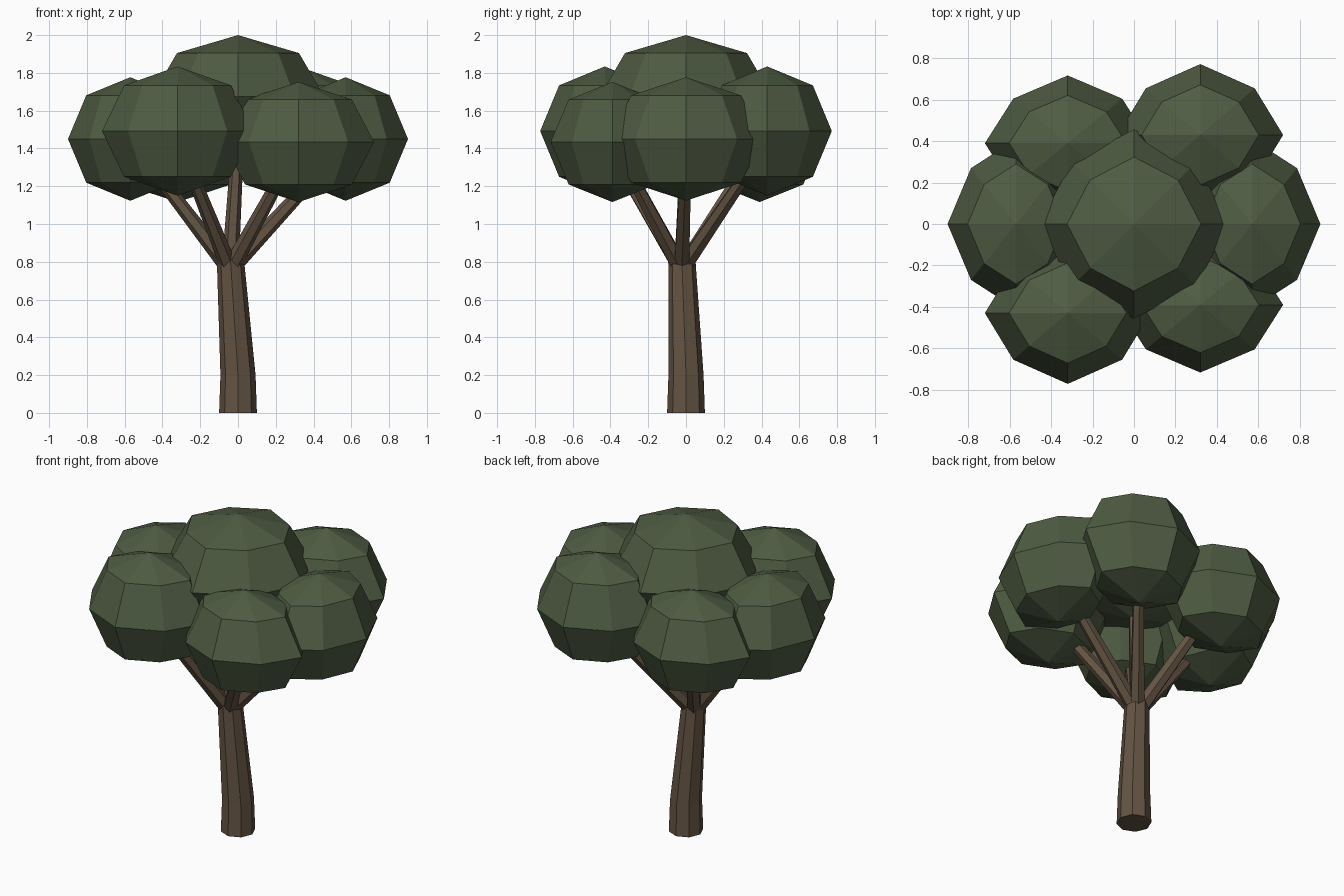
import bpy
import bmesh
from math import cos, sin, pi
from mathutils import Vector

old = bpy.data.objects.get("Cube")
if old:
    bpy.data.objects.remove(old, do_unlink=True)


def make_material(name, rgb):
    mat = bpy.data.materials.new(name)
    mat.use_nodes = True
    color = (*rgb, 1)
    mat.diffuse_color = color
    bsdf = mat.node_tree.nodes["Principled BSDF"]
    bsdf.inputs["Base Color"].default_value = color
    bsdf.inputs["Roughness"].default_value = 0.9
    return mat


leaf_green = make_material("leaf green", (0.078, 0.107, 0.056))
bark_brown = make_material("bark brown", (0.125, 0.088, 0.056))


def finish(bm, name, mat):
    bmesh.ops.recalc_face_normals(bm, faces=bm.faces)
    mesh = bpy.data.meshes.new(name)
    bm.to_mesh(mesh)
    bm.free()
    mesh.materials.append(mat)
    obj = bpy.data.objects.new(name, mesh)
    bpy.context.collection.objects.link(obj)


def limb(name, sections, sides, tilt=False):
    """Loft a tapered limb through (centre, radius) sections."""
    bm = bmesh.new()
    axis = Vector((0, 0, 1))
    if tilt:
        axis = (sections[-1][0] - sections[0][0]).normalized()
    turn = Vector((0, 0, 1)).rotation_difference(axis)
    rings = []
    for centre, radius in sections:
        ring = []
        for i in range(sides):
            a = 2 * pi * i / sides
            ring.append(bm.verts.new(centre + turn @ Vector((cos(a), sin(a), 0)) * radius))
        rings.append(ring)
    for low, high in zip(rings, rings[1:]):
        for i in range(sides):
            j = (i + 1) % sides
            bm.faces.new((low[i], low[j], high[j], high[i]))
    bm.faces.new(rings[0])
    bm.faces.new(rings[-1])
    finish(bm, name, bark_brown)


def leaf_clump(name, centre, size):
    """Low-poly ellipsoid, slightly pinched on its diagonals."""
    bm = bmesh.new()
    bmesh.ops.create_uvsphere(bm, u_segments=8, v_segments=4, radius=1)
    for v in bm.verts:
        if abs(v.co.x) > 0.1 and abs(v.co.y) > 0.1:
            v.co.x *= 0.93
            v.co.y *= 0.93
        v.co = Vector(a * b for a, b in zip(v.co, size)) + centre
    finish(bm, name, leaf_green)


# Trunk: straight foot, then a lean
fork = Vector((-0.04, -0.022, 0.81))
limb("trunk", [(Vector((0, 0, 0)), 0.1),
               (Vector((0, 0, 0.2)), 0.093),
               (fork, 0.072)], 8)

# Crown: one top clump and six around it, in opposite pairs
clumps = {"top": (Vector((0, 0, 1.675)), (0.457, 0.457, 0.325))}
for side, s in (("left", 1), ("right", -1)):
    clumps[side] = (Vector((0.57 * s, 0, 1.45)), (0.33, 0.41, 0.327))
    high = "back_left" if s > 0 else "front_right"
    low = "front_left" if s > 0 else "back_right"
    clumps[high] = (Vector((0.32 * s, 0.43 * s, 1.492)), (0.4, 0.342, 0.342))
    clumps[low] = (Vector((0.32 * s, -0.39 * s, 1.434)), (0.4, 0.327, 0.318))

# Each clump gets a branch from the fork
for name, (centre, size) in clumps.items():
    leaf_clump(name + "_leaves", centre, size)
    end = Vector((centre.x * 0.83, centre.y * 0.83, 1.32))
    if name == "top":
        end.z = 1.45
    outward = Vector((centre.x, centre.y, 0))
    if outward.length:
        outward.normalize()
    start = fork + outward * 0.025 - Vector((0, 0, 0.02))
    limb(name + "_branch", [(start, 0.045), (end, 0.032)], 6, tilt=True)
